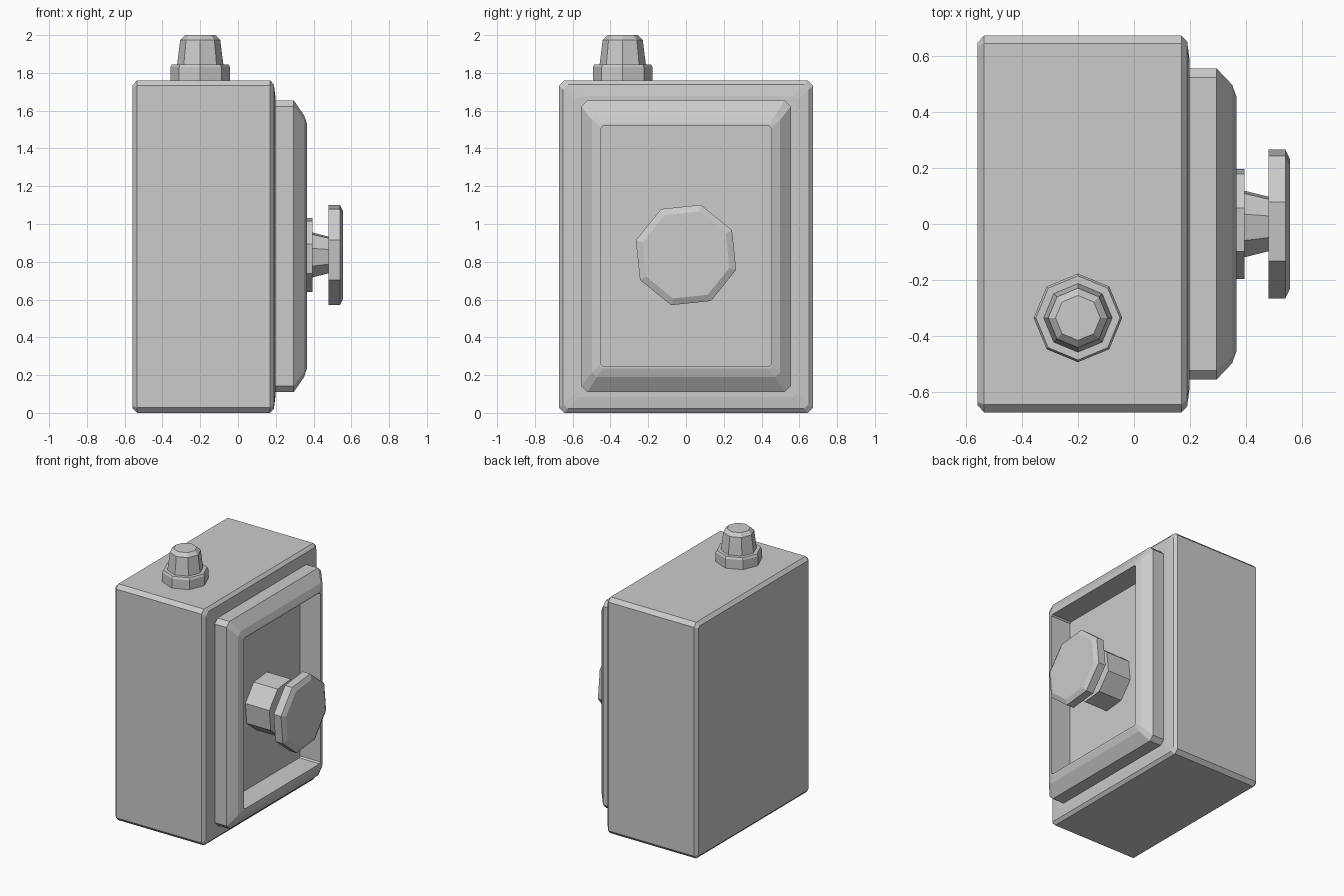
import bpy, bmesh
from math import cos, sin, radians
from mathutils import Matrix, Vector

if "Cube" in bpy.data.objects:
    bpy.data.objects.remove(bpy.data.objects["Cube"])


def finish(name, rings, closed=False):
    """Skin a list of point rings; cap the ends or join last ring to first."""
    bm = bmesh.new()
    vr = [[bm.verts.new(p) for p in r] for r in rings]
    n = len(vr[0])
    pairs = list(zip(vr, vr[1:]))
    if closed:
        pairs.append((vr[-1], vr[0]))
    else:
        bm.faces.new(vr[0])
        bm.faces.new(vr[-1])
    for a, b in pairs:
        for i in range(n):
            j = (i + 1) % n
            bm.faces.new((a[i], a[j], b[j], b[i]))
    bmesh.ops.recalc_face_normals(bm, faces=bm.faces)
    me = bpy.data.meshes.new(name)
    bm.to_mesh(me)
    bm.free()
    ob = bpy.data.objects.new(name, me)
    bpy.context.collection.objects.link(ob)
    return ob


def rect(x, zc, hy, hz, c):
    """Rectangle with cut corners in the plane x."""
    pts = [(hy, hz - c), (hy - c, hz), (c - hy, hz), (-hy, hz - c),
           (-hy, c - hz), (c - hy, -hz), (hy - c, -hz), (hy, c - hz)]
    return [(x, y, zc + z) for y, z in pts]


def turned(name, profile, loc, offset=0, along_x=False):
    """Eight-sided turned part from (radius, height) pairs."""
    rings = []
    for r, h in profile:
        ring = []
        for i in range(8):
            a = radians(offset + 45 * i)
            u, v = r * cos(a), r * sin(a)
            p = (h, u, v) if along_x else (u, v, h)
            ring.append(Vector(p) + Vector(loc))
        rings.append(ring)
    return finish(name, rings)


# Main housing: box with bevelled edges and slightly raised front
finish("housing", [rect(x, 0.88, 0.672 - i, 0.88 - i, c) for x, i, c in [
    (-0.558, 0.025, 0.012), (-0.535, 0, 0.028), (0.17, 0, 0.028),
    (0.19, 0.022, 0.025), (0.198, 0.085, 0.02)]])

# Door frame: bevelled ring around the recessed panel
finish("door_frame", [rect(x, 0.8825, 0.555 - iy, 0.7725 - iz, c)
                      for x, iy, iz, c in [
    (0.19, 0, 0, 0.033), (0.295, 0, 0, 0.033), (0.35, 0.058, 0.08, 0.025),
    (0.365, 0.099, 0.124, 0.014), (0.365, 0.106, 0.136, 0.01),
    (0.19, 0.106, 0.136, 0.01)]], closed=True)

# Push button: collar, tapered stem and wide cap
spot = (0, 0, 0.836)
turned("button_collar", [(0.204, 0.19), (0.204, 0.395)], spot, 28.5, True)
turned("button_stem", [(0.125, 0.39), (0.1, 0.485)], spot, 28.5, True)
turned("button_cap", [(0.277, 0.48), (0.277, 0.54), (0.24, 0.557)],
       spot, 28.5, True)

# Cable gland on top: nut and tapered dome
spot = (-0.2, -0.335, 0)
turned("gland_nut", [(0.158, 1.75), (0.158, 1.83), (0.15, 1.845)], spot)
turned("gland_dome", [(0.123, 1.84), (0.106, 1.975), (0.08, 2.0)], spot)
